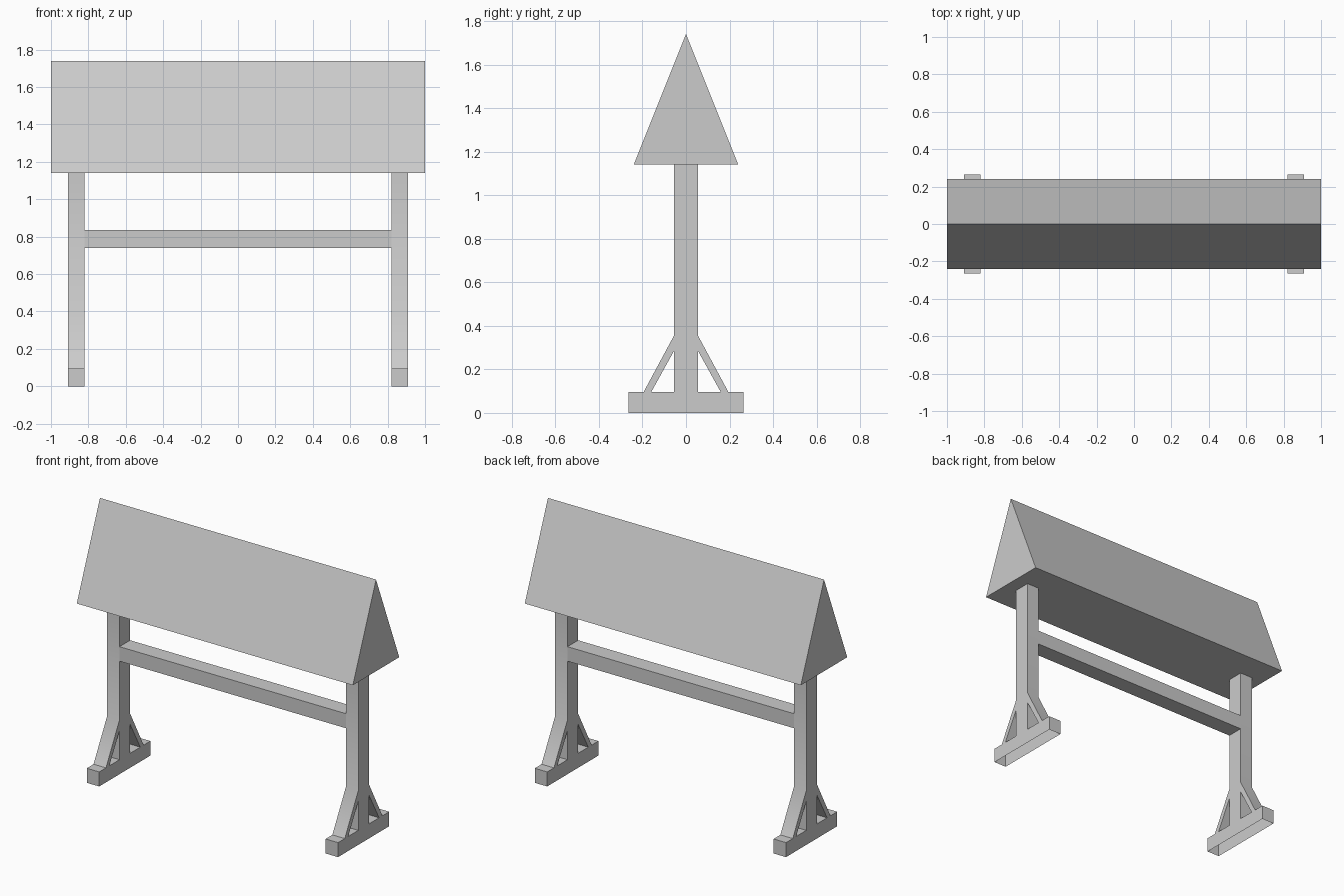
import bpy, bmesh
from math import radians

if "Cube" in bpy.data.objects:
    bpy.data.objects.remove(bpy.data.objects["Cube"])


def extrude_profile(name, polys, x0, x1, open_z=()):
    """Extrude joined (y, z) polygons along x; end walls lying at a z in open_z are left out."""
    bm = bmesh.new()
    verts = {}

    def vert(x, p):
        key = (x, p)
        if key not in verts:
            verts[key] = bm.verts.new((x, *p))
        return verts[key]

    edges = {}
    for poly in polys:
        for x in (x0, x1):
            bm.faces.new([vert(x, p) for p in poly])
        for a, b in zip(poly, poly[1:] + poly[:1]):
            edges.setdefault(frozenset((a, b)), []).append((a, b))
    # side walls only along the outline, not where polygons join
    for uses in edges.values():
        a, b = uses[0]
        if len(uses) == 1 and not (a[1] == b[1] and a[1] in open_z):
            bm.faces.new([vert(x0, a), vert(x0, b), vert(x1, b), vert(x1, a)])
    bmesh.ops.recalc_face_normals(bm, faces=bm.faces)
    mesh = bpy.data.meshes.new(name)
    bm.to_mesh(mesh)
    bm.free()
    obj = bpy.data.objects.new(name, mesh)
    bpy.context.collection.objects.link(obj)
    bpy.ops.object.select_all(action='DESELECT')
    obj.select_set(True)
    bpy.context.view_layer.objects.active = obj
    bpy.ops.object.shade_smooth_by_angle(angle=radians(30))
    return obj


def flip(points):
    return [(-y, z) for y, z in reversed(points)]


# Leg profile: foot, post and two diagonal braces
FOOT_Z, TOP_Z, HALF = 0.095, 1.14, 0.055
foot_half = [(0.265, 0.0), (0.265, FOOT_Z), (0.195, FOOT_Z), (0.16, FOOT_Z), (HALF, FOOT_Z)]
post_half = [(HALF, FOOT_Z), (HALF, 0.285), (HALF, 0.355), (HALF, TOP_Z)]
brace = [(0.16, FOOT_Z), (0.195, FOOT_Z), (HALF, 0.355), (HALF, 0.285)]
leg = [foot_half + flip(foot_half), post_half + flip(post_half), brace, flip(brace)]

# Legs, hollow underneath the feet
for side, s in (("left", -1), ("right", 1)):
    extrude_profile(f"{side}_leg", leg, s * 0.82, s * 0.91, open_z=(0.0, TOP_Z))

# Crossbar between the posts
bar = [(-HALF, 0.74), (HALF, 0.74), (HALF, 0.835), (-HALF, 0.835)]
extrude_profile("crossbar", [bar], -0.82, 0.82)

# Triangular sign board on top
board = [(-0.24, TOP_Z), (0.24, TOP_Z), (0.0, 1.74)]
extrude_profile("sign_board", [board], -1.0, 1.0)
